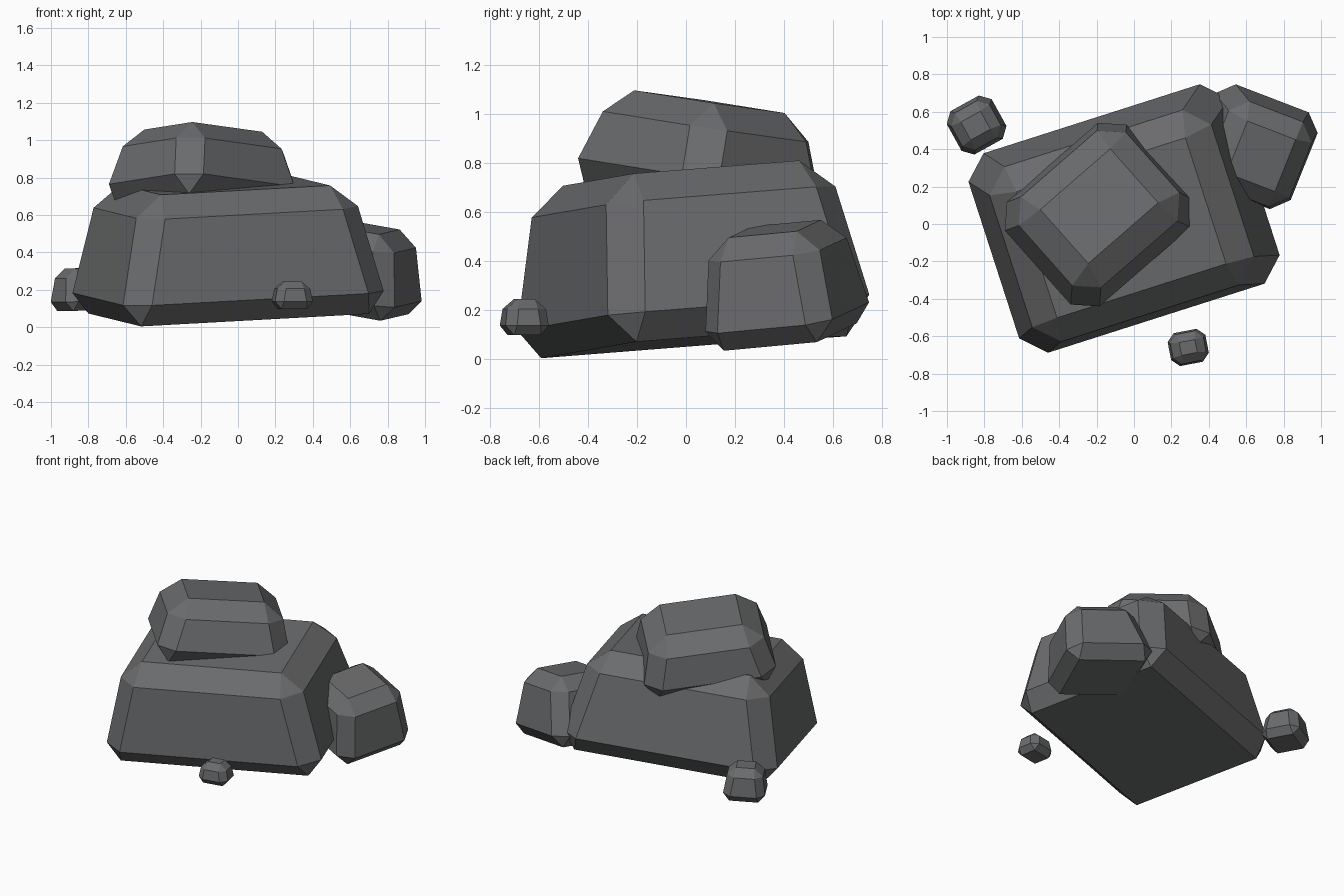
import bpy
import bmesh
from math import radians
from mathutils import Euler, Vector

default_cube = bpy.data.objects.get("Cube")
if default_cube:
    bpy.data.objects.remove(default_cube, do_unlink=True)

# One grey stone material for every rock
stone = bpy.data.materials.new("grey_stone")
stone.use_nodes = True
stone_colour = (0.145, 0.148, 0.152, 1)
stone.diffuse_color = stone_colour
stone.node_tree.nodes["Principled BSDF"].inputs["Base Color"].default_value = stone_colour
stone.node_tree.nodes["Principled BSDF"].inputs["Roughness"].default_value = 0.9


def rock(name, base_centre, bottom_size, top_size, height, tilt, chamfer):
    """Tapered block with chamfered edges, tilted about the centre of its base."""
    bm = bmesh.new()
    bmesh.ops.create_cube(bm, size=1)
    turn = Euler([radians(angle) for angle in tilt]).to_matrix()
    for vert in bm.verts:
        width, depth = top_size if vert.co.z > 0 else bottom_size
        corner = Vector((vert.co.x * width, vert.co.y * depth, (vert.co.z + 0.5) * height))
        vert.co = turn @ corner + Vector(base_centre)
    bmesh.ops.bevel(bm, geom=bm.edges[:], offset=chamfer, segments=1,
                    profile=0.5, affect='EDGES', clamp_overlap=True)
    bmesh.ops.recalc_face_normals(bm, faces=bm.faces[:])
    mesh = bpy.data.meshes.new(name)
    bm.to_mesh(mesh)
    bm.free()
    mesh.materials.append(stone)
    obj = bpy.data.objects.new(name, mesh)
    bpy.context.collection.objects.link(obj)
    return obj


# Large boulder that carries the pile
rock("main_boulder", base_centre=(-0.05, 0.04, 0.072), bottom_size=(1.52, 1.16),
     top_size=(1.19, 0.95), height=0.69, tilt=(4.3, -3, 17.7), chamfer=0.12)

# Boulder resting on top
rock("top_boulder", base_centre=(-0.19, 0.035, 0.645), bottom_size=(0.92, 0.8),
     top_size=(0.71, 0.6), height=0.41, tilt=(-6, 6, 41), chamfer=0.106)

# Boulder leaning against the back left side
rock("side_boulder", base_centre=(0.625, 0.425, 0.09), bottom_size=(0.63, 0.58),
     top_size=(0.45, 0.47), height=0.45, tilt=(5, 9.5, -21), chamfer=0.085)

# Loose small stones
rock("back_pebble", base_centre=(-0.84, 0.53, 0.09), bottom_size=(0.29, 0.28),
     top_size=(0.22, 0.21), height=0.225, tilt=(0, -2, 29), chamfer=0.05)
rock("front_pebble", base_centre=(0.29, -0.66, 0.098), bottom_size=(0.22, 0.19),
     top_size=(0.165, 0.15), height=0.147, tilt=(0, 0, 11), chamfer=0.04)
